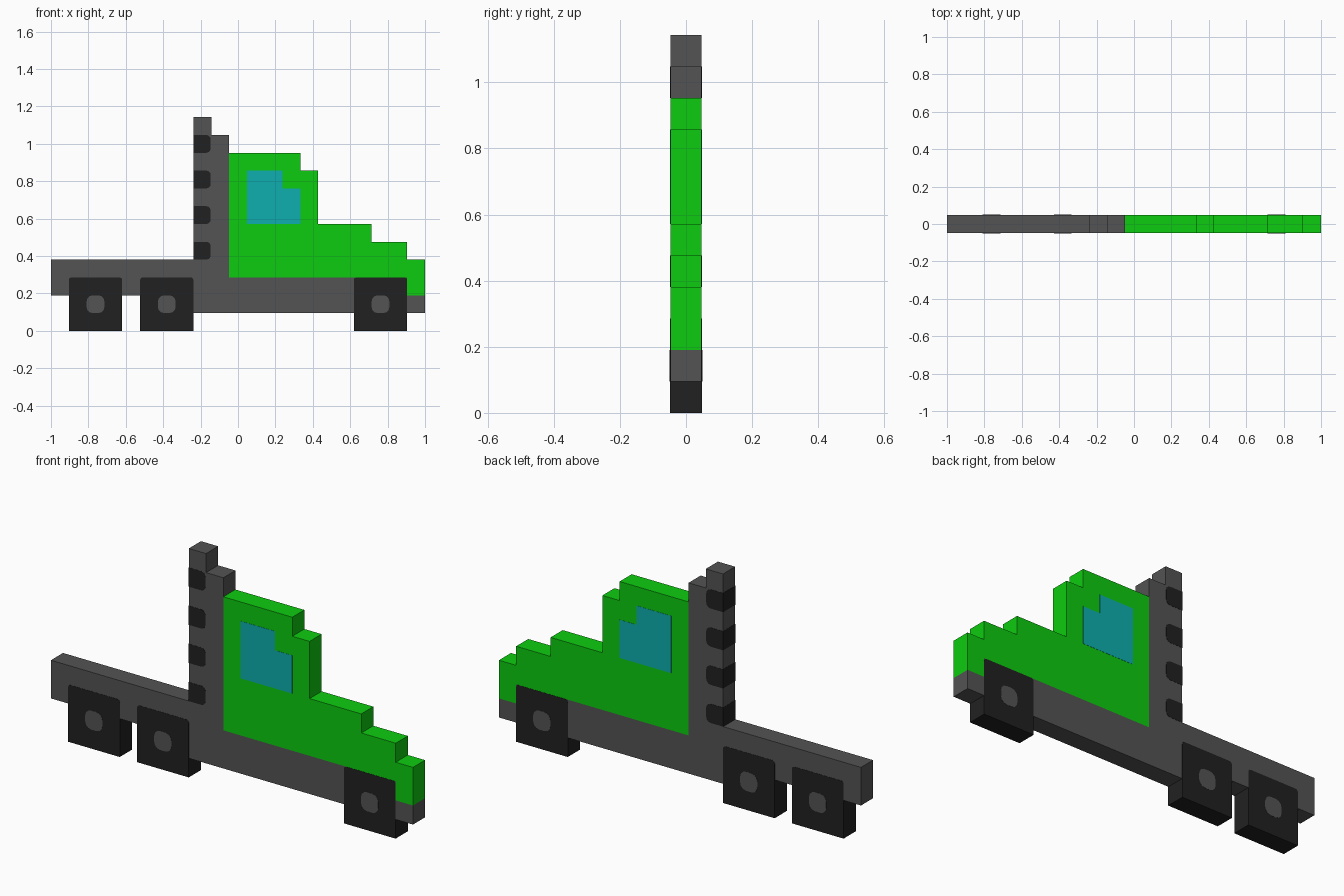
import bpy, bmesh, math

if "Cube" in bpy.data.objects:
    bpy.data.objects.remove(bpy.data.objects["Cube"])

U = 2 / 21          # one pixel cell of the flat truck
H = U / 2           # half of its thickness


def material(name, rgb):
    m = bpy.data.materials.new(name)
    m.diffuse_color = (*rgb, 1)
    m.use_nodes = True
    m.node_tree.nodes["Principled BSDF"].inputs["Base Color"].default_value = m.diffuse_color
    return m


GREY = material("chassis grey", (0.087, 0.087, 0.087))
BLACK = material("tyre black", (0.0152, 0.0152, 0.0152))
GREEN = material("body green", (0.004, 0.60, 0.005))
GLASS = material("window teal", (0.004, 0.43, 0.42))


def prism(name, outline, mat, y0=-H, y1=H):
    """Extrude an outline given in cells (x from left end, z from ground)."""
    bm = bmesh.new()
    face = bm.faces.new([bm.verts.new((x * U - 1, y0, z * U)) for x, z in outline])
    new = bmesh.ops.extrude_face_region(bm, geom=[face])["geom"]
    bmesh.ops.translate(bm, vec=(0, y1 - y0, 0),
                        verts=[v for v in new if isinstance(v, bmesh.types.BMVert)])
    bmesh.ops.recalc_face_normals(bm, faces=bm.faces[:])
    mesh = bpy.data.meshes.new(name)
    bm.to_mesh(mesh)
    bm.free()
    mesh.materials.append(mat)
    ob = bpy.data.objects.new(name, mesh)
    bpy.context.collection.objects.link(ob)
    return ob


def rounded(x0, z0, x1, z1, radii):
    """Rectangle with radii at bottom left, bottom right, top right, top left."""
    pts = []
    corners = [(x0, z0, 1, 1), (x1, z0, -1, 1), (x1, z1, -1, -1), (x0, z1, 1, -1)]
    for k, ((x, z, sx, sz), r) in enumerate(zip(corners, radii)):
        if r == 0:
            pts.append((x, z))
            continue
        for i in range(4):
            a = math.pi + k * math.pi / 2 + i * math.pi / 6
            pts.append((x + sx * r + r * math.cos(a), z + sz * r + r * math.sin(a)))
    return pts


def plates(name, outline, mat, lift):
    """Thin painted plates on the front and the back."""
    prism(name + "_front", outline, mat, -H - lift, -H + 0.001)
    prism(name + "_back", outline, mat, H - 0.001, H + lift)


# Chassis with the load bed and the exhaust stack
prism("chassis", [(0, 2), (8, 2), (8, 1), (21, 1), (21, 2), (20, 2), (20, 3), (10, 3),
                  (10, 11), (9, 11), (9, 12), (8, 12), (8, 4), (0, 4)], GREY)

# Cab and stepped bonnet
prism("cab", [(10, 3), (20, 3), (20, 2), (21, 2), (21, 4), (20, 4), (20, 5), (18, 5),
              (18, 6), (15, 6), (15, 9), (14, 9), (14, 10), (10, 10)], GREEN)

# Side windows
plates("window", [(11, 6), (14, 6), (14, 8), (13, 8), (13, 9), (11, 9)], GLASS, 0.001)

# Dark vents that wrap around the rear of the stack
for i, row in enumerate((4, 6, 8, 10)):
    prism(f"stack_vent_{i + 1}", rounded(7.99, row, 8.97, row + 1, (0, 0.25, 0.25, 0)),
          BLACK, -H - 0.001, H + 0.001)

# Square wheels with hubs
for i, col in enumerate((1, 5, 17)):
    prism(f"wheel_{i + 1}", rounded(col, 0, col + 3, 3, (0, 0, 0.15, 0.15)),
          BLACK, -H - 0.001, H + 0.001)
    plates(f"hub_{i + 1}", rounded(col + 1, 1, col + 2, 2, (0.35,) * 4), GREY, 0.002)
